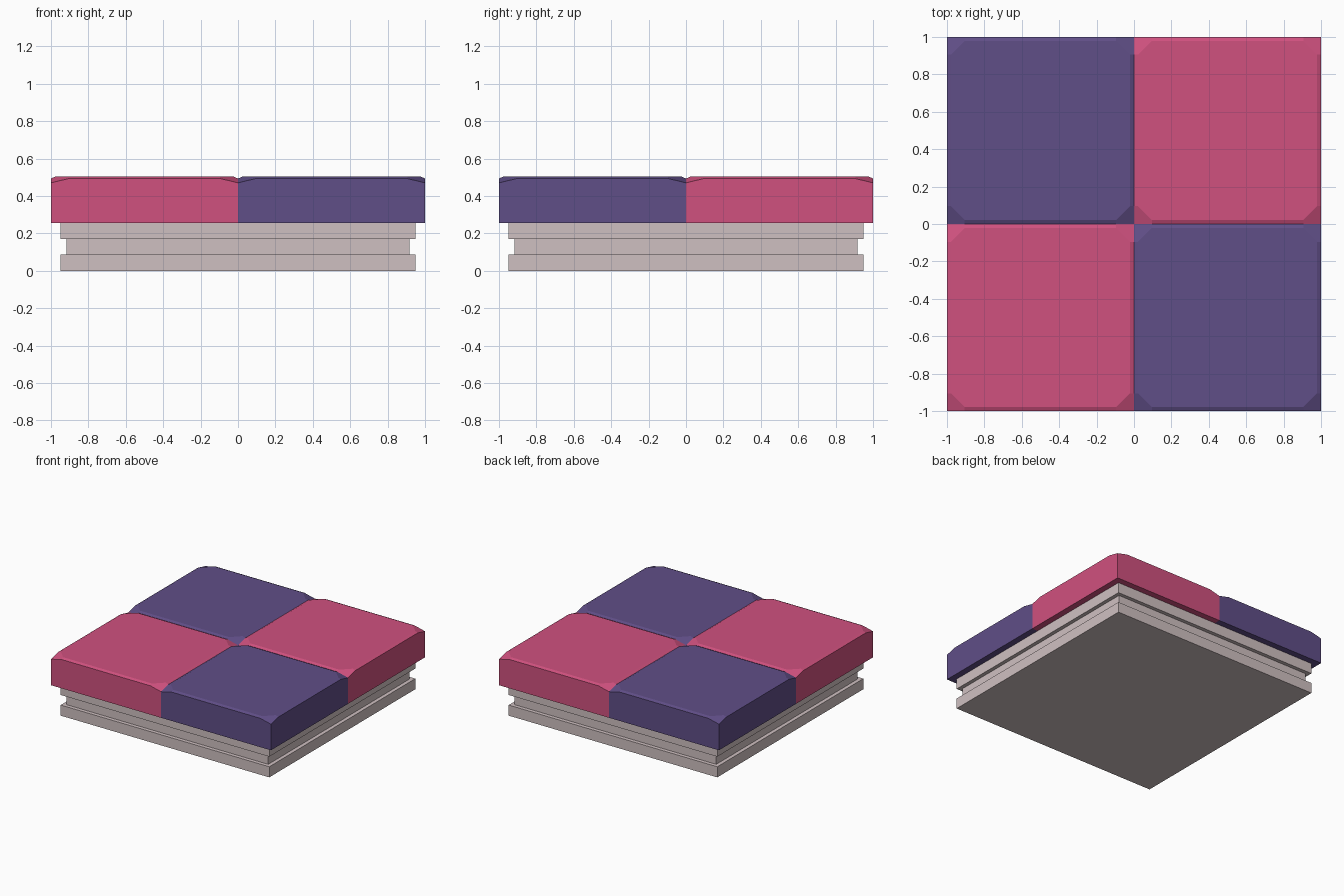
import bpy, bmesh

if "Cube" in bpy.data.objects:
    bpy.data.objects.remove(bpy.data.objects["Cube"])


def material(name, rgb):
    lin = [((c / 255 + 0.055) / 1.055) ** 2.4 for c in rgb]
    m = bpy.data.materials.new(name)
    m.diffuse_color = (*lin, 1)
    m.use_nodes = True
    m.node_tree.nodes["Principled BSDF"].inputs["Base Color"].default_value = m.diffuse_color
    return m


PINK = material("pink", (208, 81, 127))
PURPLE = material("purple", (96, 78, 135))
STONE = material("pale stone", (207, 192, 193))


def add_object(name, bm, mat):
    bmesh.ops.recalc_face_normals(bm, faces=bm.faces)
    me = bpy.data.meshes.new(name)
    bm.to_mesh(me)
    bm.free()
    me.materials.append(mat)
    ob = bpy.data.objects.new(name, me)
    bpy.context.collection.objects.link(ob)
    return ob


# Stepped square base: outer band, recessed band, outer band, as one shell
bm = bmesh.new()
rings = []
for half, z in [(0.948, 0), (0.948, 0.087), (0.917, 0.087), (0.917, 0.17),
                (0.948, 0.17), (0.948, 0.256)]:
    rings.append([bm.verts.new((sx * half, sy * half, z))
                  for sx, sy in ((-1, -1), (1, -1), (1, 1), (-1, 1))])
for a, b in zip(rings, rings[1:]):
    for i in range(4):
        j = (i + 1) % 4
        bm.faces.new((a[i], a[j], b[j], b[i]))
bm.faces.new(rings[0])
bm.faces.new(rings[-1])
add_object("stepped_base", bm, STONE)


# Square tile with slim bevelled edges and worn, lowered corners
def tile(name, cx, cy, mat):
    bm = bmesh.new()
    cut, inset = 0.095, 0.022
    z0, z_corner, z_edge, z_top = 0.256, 0.47, 0.493, 0.503
    low, corner, e_in, e_out, t_in, t_out = [], [], [], [], [], []
    h = 0.5
    for k in range(4):
        def put(x, y, z):
            for _ in range(k):
                x, y = -y, x
            return bm.verts.new((cx + x, cy + y, z))
        low.append(put(-h, -h, z0))
        corner.append(put(-h, -h, z_corner))
        e_in.append(put(-h, -h + cut, z_edge))
        e_out.append(put(-h + cut, -h, z_edge))
        t_in.append(put(-h + inset, -h + cut, z_top))
        t_out.append(put(-h + cut, -h + inset, z_top))
    for i in range(4):
        j = (i + 1) % 4
        bm.faces.new((low[i], low[j], corner[j], e_in[j], e_out[i], corner[i]))
        bm.faces.new((e_out[i], e_in[j], t_in[j], t_out[i]))
        bm.faces.new((corner[i], e_out[i], t_out[i], t_in[i], e_in[i]))
    bm.faces.new([v for i in range(4) for v in (t_in[i], t_out[i])])
    bm.faces.new(low[::-1])
    add_object(name, bm, mat)


# Checkerboard of four tiles
for sx, xn in ((-1, "left"), (1, "right")):
    for sy, yn in ((-1, "front"), (1, "back")):
        tile(f"tile_{yn}_{xn}", sx * 0.5, sy * 0.5, PINK if sx == sy else PURPLE)
